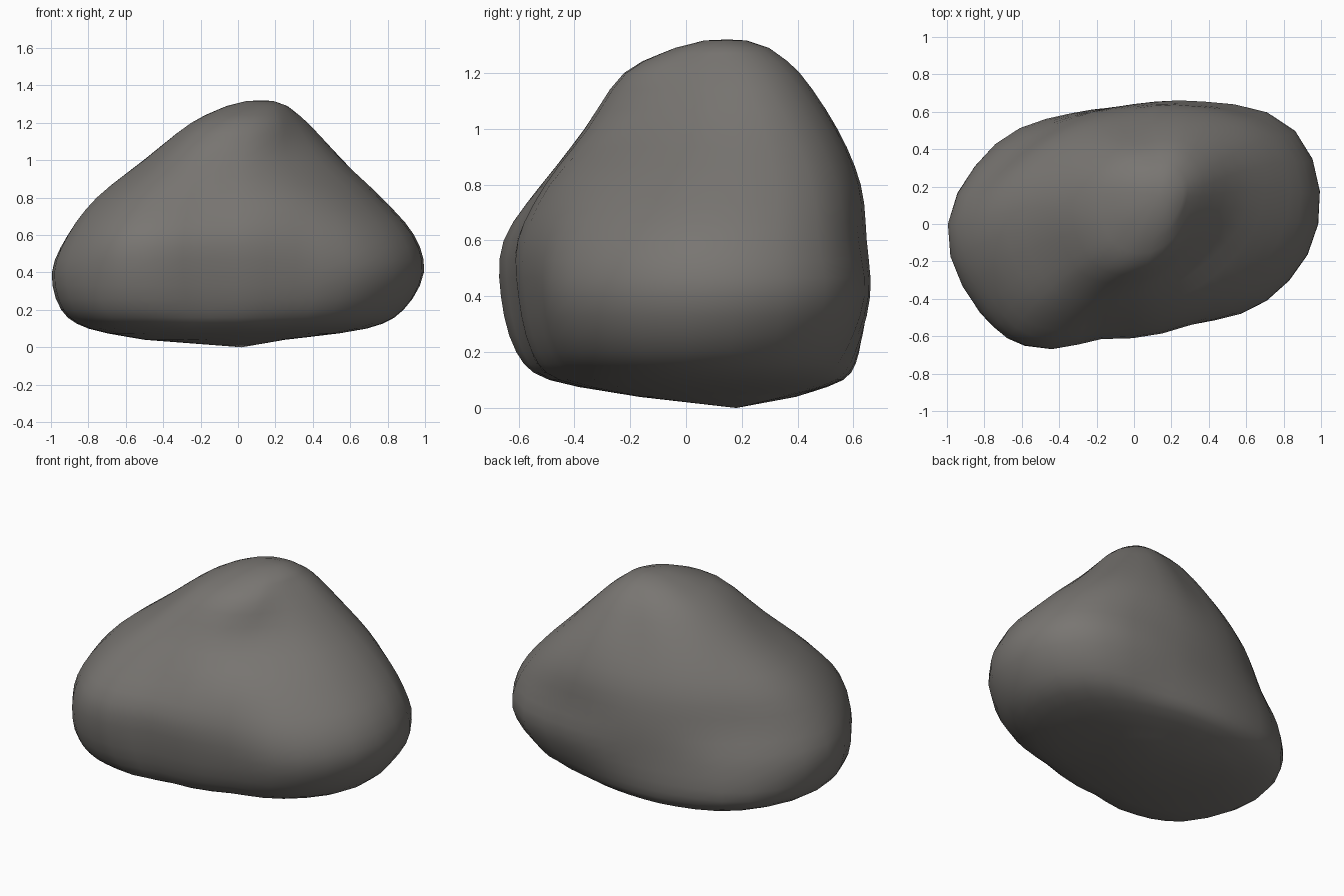
import bpy, bmesh, math
from mathutils import Vector

if "Cube" in bpy.data.objects:
    bpy.data.objects.remove(bpy.data.objects["Cube"])

# Directions of the section radii, in degrees from +x (228 aims at the front left bulge)
ANGLES = (0, 30, 60, 90, 120, 150, 180, 210, 228, 254, 300, 330, 360)
# Horizontal sections: height, centre x, centre y, then one radius per direction
SECTIONS = [
    (0.04, -.05, .10, .30, .31, .28, .27, .34, .43, .45, .38, .33, .28, .26, .28),
    (0.10, 0, 0, .68, .70, .59, .56, .62, .74, .80, .76, .64, .48, .44, .55),
    (0.20, 0, 0, .88, .88, .68, .62, .68, .85, .945, .91, .80, .58, .56, .73),
    (0.40, 0, 0, .985, .995, .755, .64, .67, .83, .995, .95, .87, .63, .615, .82),
    (0.60, 0, 0, .93, .95, .735, .635, .645, .74, .91, .90, .85, .63, .61, .765),
    (0.80, 0, .05, .75, .80, .655, .55, .555, .625, .755, .76, .73, .57, .565, .635),
    (1.00, .02, .08, .51, .59, .525, .43, .435, .475, .525, .53, .535, .46, .385, .41),
    (1.20, .08, .10, .265, .33, .34, .295, .30, .32, .33, .345, .355, .335, .265, .24),
    (1.29, .11, .13, .15, .17, .18, .165, .165, .17, .17, .18, .18, .175, .15, .14),
]
BOTTOM, TOP = Vector((.02, .18, 0)), Vector((.13, .15, 1.32))
FINE = 3  # subdivisions between given points


def spline(a, b, c, d, t):
    return 0.5 * (2 * b + (c - a) * t + (2 * a - 5 * b + 4 * c - d) * t * t
                  + (3 * b - a - 3 * c + d) * t ** 3)


def ring(section):
    z, cx, cy, *r = section
    pts = []
    for i in range(12):
        for k in range(FINE):
            t = k / FINE
            rad = spline(r[i - 1], r[i], r[(i + 1) % 12], r[(i + 2) % 12], t)
            a = math.radians(ANGLES[i] + (ANGLES[i + 1] - ANGLES[i]) * t)
            pts.append(Vector((cx + rad * math.cos(a), cy + rad * math.sin(a), z)))
    return pts


# Smooth loft through the sections, with a small rounded crown ring on top
key = [ring(s) for s in SECTIONS]
n = len(key[0])
rings = []
for i in range(len(key) - 1):
    a, b, c, d = key[max(i - 1, 0)], key[i], key[i + 1], key[min(i + 2, len(key) - 1)]
    for k in range(FINE):
        rings.append([spline(a[j], b[j], c[j], d[j], k / FINE) for j in range(n)])
rings.append(key[-1])
rings.append([p.lerp(TOP, .55) + Vector((0, 0, .01)) for p in key[-1]])

bm = bmesh.new()
loops = [[bm.verts.new(p) for p in r] for r in rings]
low, high = bm.verts.new(BOTTOM), bm.verts.new(TOP)
for j in range(n):
    m = (j + 1) % n
    for p, q in zip(loops, loops[1:]):
        bm.faces.new((p[j], p[m], q[m], q[j]))
    bm.faces.new((low, loops[0][m], loops[0][j]))
    bm.faces.new((high, loops[-1][j], loops[-1][m]))
bmesh.ops.recalc_face_normals(bm, faces=bm.faces)
for f in bm.faces:
    f.smooth = True

# Boulder object in one warm grey
mesh = bpy.data.meshes.new("boulder")
bm.to_mesh(mesh)
bm.free()
stone = bpy.data.materials.new("warm grey stone")
stone.diffuse_color = (.19, .18, .168, 1)
stone.use_nodes = True
stone.node_tree.nodes["Principled BSDF"].inputs["Base Color"].default_value = stone.diffuse_color
mesh.materials.append(stone)
bpy.context.collection.objects.link(bpy.data.objects.new("boulder", mesh))
